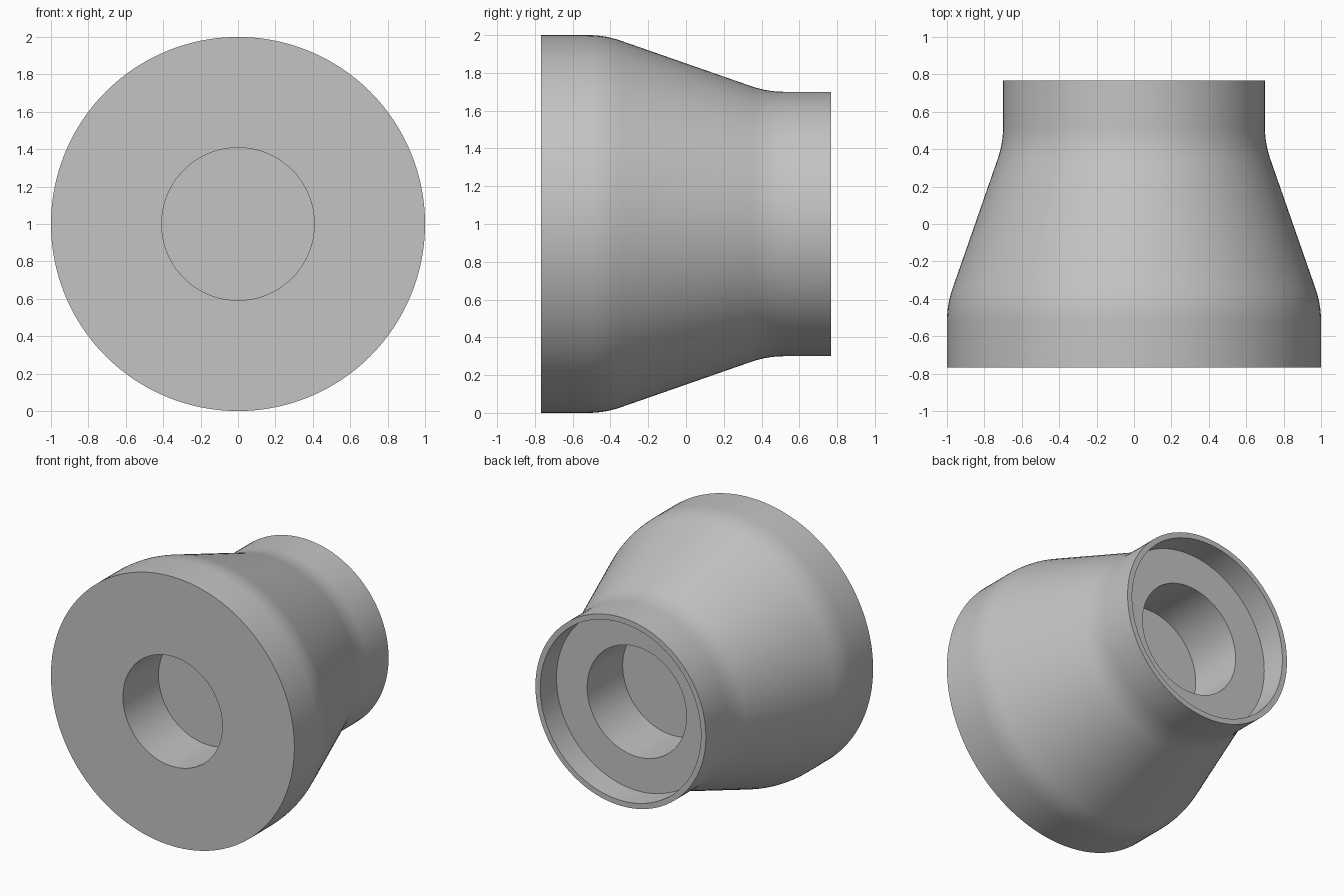
import bpy
import bmesh
import math
from mathutils import Vector

cube = bpy.data.objects.get("Cube")
if cube:
    bpy.data.objects.remove(cube, do_unlink=True)

SEGMENTS = 128
HALF = 0.767          # half length along y
R_LARGE, R_SMALL = 1.0, 0.7
R_RIM, R_BORE = 0.66, 0.408


def fillet(before, corner, after, tangent, steps=8):
    """Points of a rounded corner, as a smooth curve tangent to both sides."""
    before, corner, after = Vector(before), Vector(corner), Vector(after)
    a = corner + (before - corner).normalized() * tangent
    b = corner + (after - corner).normalized() * tangent
    return [a.lerp(corner, i / steps).lerp(corner.lerp(b, i / steps), i / steps)
            for i in range(steps + 1)]


# Steel material
steel = bpy.data.materials.new("light_grey_metal")
steel.use_nodes = True
colour = (0.55, 0.55, 0.55, 1.0)
steel.diffuse_color = colour
steel.node_tree.nodes["Principled BSDF"].inputs["Base Color"].default_value = colour

# Half section as (radius, y), from the front bore floor round to the back one
front_corner, back_corner = (R_LARGE, -0.43), (R_SMALL, 0.43)
front_edge, back_edge = (R_LARGE, -HALF), (R_SMALL, HALF)
recess = HALF - 0.19
profile = [(0, -0.35), (R_BORE, -0.35), (R_BORE, -HALF), front_edge]
profile += fillet(front_edge, front_corner, back_corner, 0.09)
profile += fillet(front_corner, back_corner, back_edge, 0.09)
profile += [back_edge, (R_RIM, HALF), (R_RIM, recess), (R_BORE, recess),
            (R_BORE, 0.16), (0, 0.16)]

# Revolve the section about the y axis
bm = bmesh.new()
verts = [bm.verts.new((r, y, 0)) for r, y in profile]
edges = [bm.edges.new(pair) for pair in zip(verts, verts[1:])]
bmesh.ops.spin(bm, geom=verts + edges, cent=(0, 0, 0), axis=(0, 1, 0),
               angle=math.tau, steps=SEGMENTS, use_duplicate=False)
bmesh.ops.remove_doubles(bm, verts=bm.verts, dist=0.0001)
bmesh.ops.recalc_face_normals(bm, faces=bm.faces)
mesh = bpy.data.meshes.new("reducer_body")
bm.to_mesh(mesh)
bm.free()
mesh.materials.append(steel)

body = bpy.data.objects.new("reducer_body", mesh)
body.location.z = R_LARGE
bpy.context.collection.objects.link(body)

# Smooth the curved walls, keep the rims crisp
bpy.ops.object.select_all(action="DESELECT")
body.select_set(True)
bpy.context.view_layer.objects.active = body
bpy.ops.object.shade_smooth_by_angle(angle=math.radians(30))
